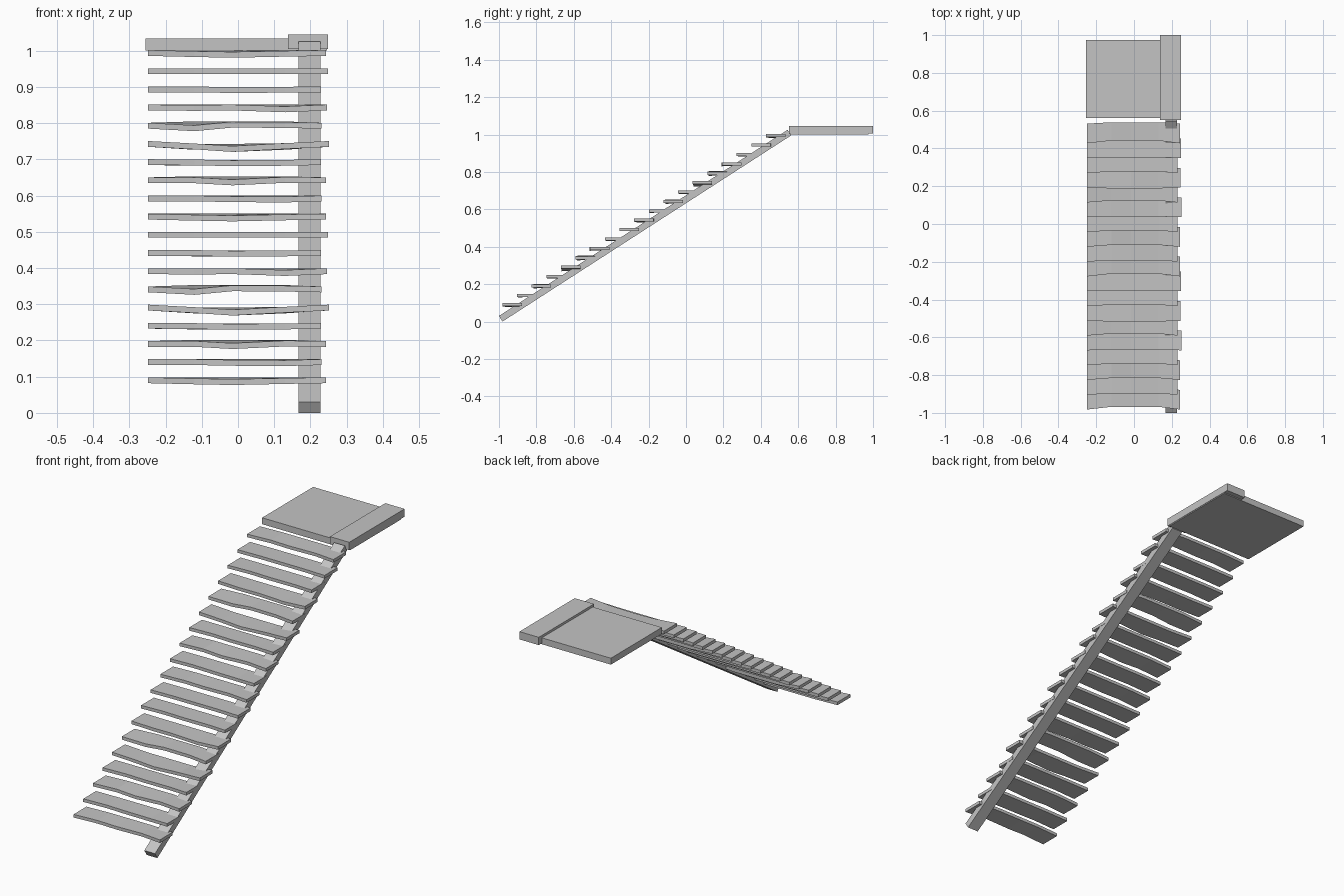
import bpy, bmesh

old = bpy.data.objects.get("Cube")
if old:
    bpy.data.objects.remove(old, do_unlink=True)

GREY = (0.55, 0.55, 0.55, 1)
grey = bpy.data.materials.new("plain grey")
grey.use_nodes = True
grey.diffuse_color = GREY
grey.node_tree.nodes["Principled BSDF"].inputs["Base Color"].default_value = GREY


def loft(name, sections):
    """Join a row of four-point sections into a closed solid."""
    bm = bmesh.new()
    rings = [[bm.verts.new(p) for p in s] for s in sections]
    for a, b in zip(rings, rings[1:]):
        for k in range(4):
            n = (k + 1) % 4
            bm.faces.new((a[k], a[n], b[n], b[k]))
    bm.faces.new(rings[0])
    bm.faces.new(rings[-1])
    bmesh.ops.recalc_face_normals(bm, faces=bm.faces)
    mesh = bpy.data.meshes.new(name)
    bm.to_mesh(mesh)
    bm.free()
    mesh.materials.append(grey)
    obj = bpy.data.objects.new(name, mesh)
    bpy.context.scene.collection.objects.link(obj)
    return obj


def prism(name, x0, x1, profile):
    """Extrude a side profile of (y, z) points across x."""
    return loft(name, [[(x, y, z) for y, z in profile] for x in (x0, x1)])


def slab(name, x0, x1, y0, y1, z0, z1):
    return prism(name, x0, x1, [(y0, z0), (y1, z0), (y1, z1), (y0, z1)])


# Landing with its raised curb
slab("landing", -0.255, 0.246, 0.56, 0.975, 1.0, 1.033)
slab("landing_curb", 0.138, 0.248, 0.55, 1.0, 1.005, 1.045)

# Sloping beam under the treads
prism("stair_beam", 0.167, 0.228,
      [(-0.981, 0), (0.562, 0.995), (0.543, 1.025), (-1.0, 0.03)])

# Worn planks: right end, front sag at three stations, back sag, bow in plan
STYLES = [
    (0.243, (-0.003, -0.005, -0.002), 0.0, 0.014),
    (0.230, (0.0, -0.002, -0.003), 0.0, 0.006),
    (0.243, (0.0, -0.006, 0.001), 0.003, 0.010),
    (0.229, (-0.001, -0.003, -0.002), -0.002, 0.008),
    (0.251, (-0.007, -0.014, -0.006), -0.008, 0.004),
    (0.230, (-0.007, 0.003, 0.002), 0.004, 0.010),
    (0.246, (-0.001, 0.0, -0.005), 0.0, -0.004),
    (0.229, (0.0, -0.002, -0.001), -0.001, 0.006),
    (0.248, (0.0, 0.0, 0.0), 0.0, 0.004),
]
DEPTH, THICK = 0.104, 0.016

for i in range(19):
    right, front_sag, back_sag, bow = STYLES[i % len(STYLES)]
    y, z = -0.982 + 0.0783 * i, 0.082 + 0.0502 * i
    sections = []
    for x, sag in zip((-0.248, -0.12, -0.015, 0.13, right), (0, *front_sag, 0)):
        inner = -0.2 < x < 0.2
        yf = y + (bow if inner else 0)
        yb = y + DEPTH + (bow * 0.5 if inner else 0)
        zf = z + sag
        zb = z + (back_sag if inner else 0)
        sections.append([(x, yf, zf), (x, yb, zb),
                         (x, yb, zb + THICK), (x, yf, zf + THICK)])
    loft(f"tread_{i + 1}", sections)
